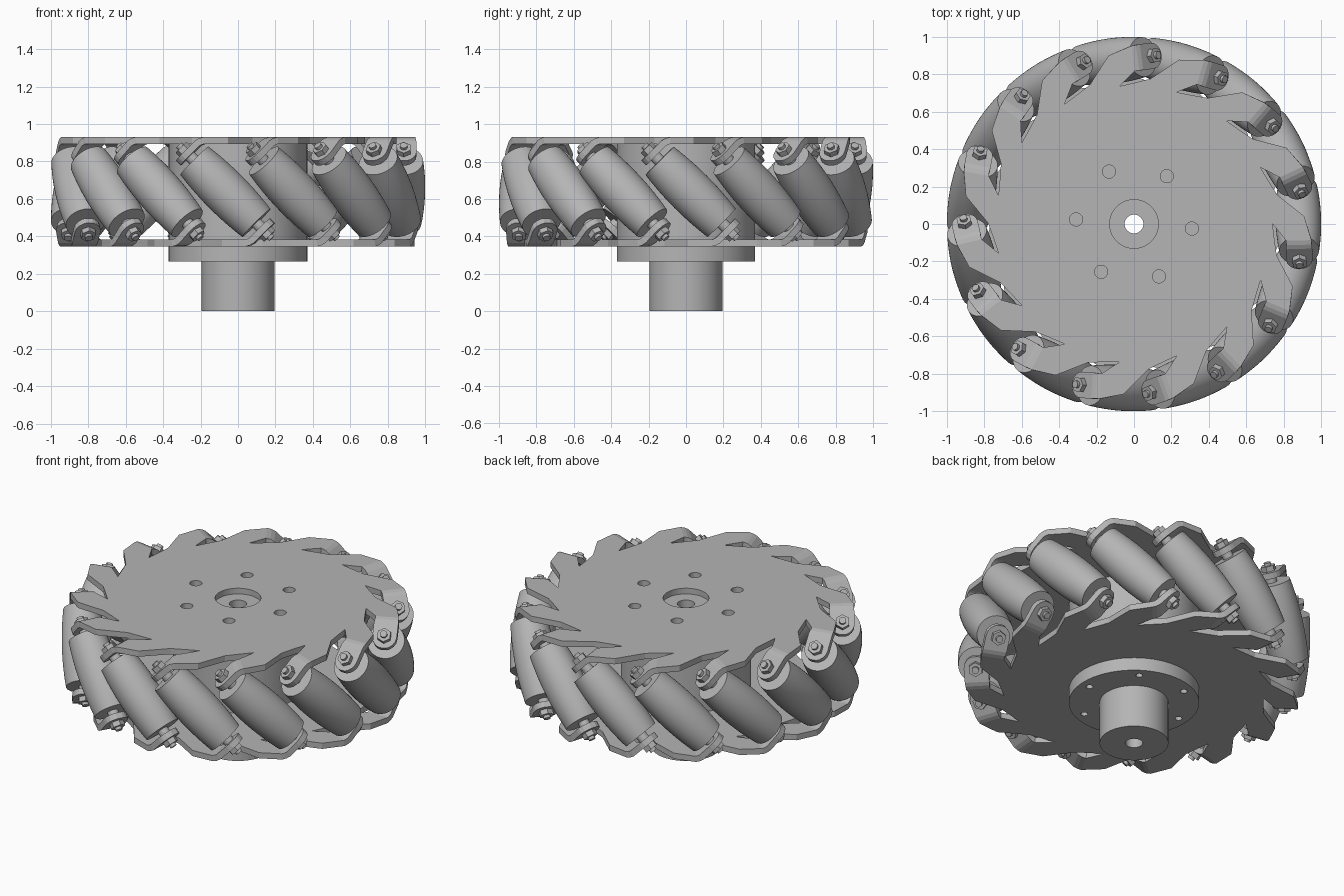
import bpy, bmesh, math
from mathutils import Matrix, Vector

cube = bpy.data.objects.get("Cube")
if cube:
    bpy.data.objects.remove(cube)

COUNT = 15                 # rollers round the wheel
STEP = math.tau / COUNT
MID_Z = 0.638              # mid height of the wheel
AXIS_R = 0.878             # distance of roller axes from the wheel axis
PHASE = math.radians(265.6)
HALF = 0.235               # half length of a roller

grey = bpy.data.materials.new("plain_grey")
grey.use_nodes = True
colour = (0.46, 0.46, 0.46, 1)
grey.diffuse_color = colour
grey.node_tree.nodes["Principled BSDF"].inputs["Base Color"].default_value = colour


def to_mesh(bm, name):
    bmesh.ops.recalc_face_normals(bm, faces=bm.faces)
    mesh = bpy.data.meshes.new(name)
    bm.to_mesh(mesh)
    bm.free()
    mesh.materials.append(grey)
    return mesh


def add(name, mesh, matrix=Matrix()):
    ob = bpy.data.objects.new(name, mesh)
    bpy.context.collection.objects.link(ob)
    ob.matrix_world = matrix
    return ob


def lathe(bm, profile, segments=48):
    """Spin (radius, height) points about z."""
    verts = [bm.verts.new((r, 0, z)) for r, z in profile]
    edges = [bm.edges.new(p) for p in zip(verts, verts[1:])]
    bmesh.ops.spin(bm, geom=verts + edges, axis=(0, 0, 1), cent=(0, 0, 0),
                   angle=math.tau, steps=segments, use_duplicate=False)
    bmesh.ops.remove_doubles(bm, verts=bm.verts, dist=1e-5)


def rod(bm, radius, z0, z1, segments=32, x=0, y=0):
    bmesh.ops.create_cone(bm, cap_ends=True, segments=segments, radius1=radius,
                          radius2=radius, depth=z1 - z0,
                          matrix=Matrix.Translation((x, y, (z0 + z1) / 2)))


def smooth(ob):
    bpy.ops.object.select_all(action='DESELECT')
    ob.select_set(True)
    bpy.context.view_layer.objects.active = ob
    bpy.ops.object.shade_smooth_by_angle(angle=math.radians(35))


def cutter(name, rods):
    bm = bmesh.new()
    for args in rods:
        rod(bm, **args)
    ob = add(name, to_mesh(bm, name))
    ob.hide_render = True
    ob.hide_set(True)
    return ob


def cut(ob, tool):
    mod = ob.modifiers.new(tool.name, 'BOOLEAN')
    mod.operation = 'DIFFERENCE'
    mod.object = tool
    mod.solver = 'EXACT'


# Barrel roller: its bulge follows the rim of the wheel
bm = bmesh.new()
barrel = []
for i in range(13):
    s = HALF * (i / 6 - 1)
    barrel.append((1 - math.hypot(AXIS_R, s * math.sqrt(0.5)), s))
lathe(bm, [(0, -HALF)] + barrel + [(0, HALF)])
roller_mesh = to_mesh(bm, "roller")

# Axle with a spacer, nut and stub at each end
bm = bmesh.new()
rod(bm, 0.02, -0.352, 0.352, 24)
for side in (-1, 1):
    for radius, a, b, n in ((0.032, HALF, 0.272, 24), (0.042, 0.304, 0.335, 6)):
        rod(bm, radius, min(side * a, side * b), max(side * a, side * b), n)
axle_mesh = to_mesh(bm, "axle")

for k in range(COUNT):
    place = (Matrix.Translation((0, 0, MID_Z)) @ Matrix.Rotation(PHASE + k * STEP, 4, 'Z')
             @ Matrix.Translation((AXIS_R, 0, 0)) @ Matrix.Rotation(math.pi / 4, 4, 'X'))
    roller = add(f"roller_{k + 1}", roller_mesh, place)
    axle = add(f"axle_{k + 1}", axle_mesh, place)
smooth(roller)
smooth(axle)

# Side plate: slotted disc whose teeth end in rounded tabs bent to meet the axles
PLATE_Z = 0.274
TAB_Y, TAB_IN, TAB_OUT = -0.11, 0.81, 0.945


def polar(r, degrees):
    a = math.radians(degrees)
    return Vector((r * math.cos(a), r * math.sin(a), PLATE_Z))


stations = [(0.02, 15, 0.068), (0.02, 30, 0.07), (0.08, 45, 0.07)]   # step, slope, half width
arc = [math.radians(a) for a in (0, 20, 40, 60, 75)]
stations += [(0.07 * (math.sin(b) - math.sin(a)), 45, 0.07 * math.cos(b))
             for a, b in zip(arc, arc[1:])]

bm = bmesh.new()
rim = []
for k in range(COUNT):
    turn = Matrix.Rotation(-k * STEP, 3, 'Z')

    def vert(p):
        return bm.verts.new(turn @ Vector(p))

    corner = vert(polar(0.91, 1))
    outer = vert((TAB_OUT, TAB_Y, PLATE_Z))
    inner = vert((TAB_IN, TAB_Y, PLATE_Z))
    rim += [corner, outer, inner, vert(polar(0.74, -1.5)),
            vert(polar(0.755, -8)), vert(polar(0.78, -14))]
    y, z = TAB_Y, PLATE_Z
    for step, slope, half in stations:
        y -= step * math.cos(math.radians(slope))
        z -= step * math.sin(math.radians(slope))
        next_outer = vert((AXIS_R + half, y, z))
        next_inner = vert((AXIS_R - half, y, z))
        bm.faces.new((outer, next_outer, next_inner, inner))
        outer, inner = next_outer, next_inner
bm.faces.new(rim)
plate_mesh = to_mesh(bm, "side_plate")

base = Matrix.Translation((0, 0, MID_Z)) @ Matrix.Rotation(PHASE, 4, 'Z')
top_plate = add("top_plate", plate_mesh, base)
bottom_plate = add("bottom_plate", plate_mesh, base @ Matrix.Rotation(math.pi, 4, 'X'))

ring = [math.radians(60 * i - 4.5) for i in range(6)]
spots = [(0.31 * math.cos(a), 0.31 * math.sin(a)) for a in ring]
centre_cutter = cutter("centre_cutter", [dict(radius=0.13, z0=0.3, z1=1, segments=48)])
bolt_cutter = cutter("bolt_cutter", [dict(radius=0.035, z0=0.85, z1=1, x=x, y=y) for x, y in spots])
flange_cutter = cutter("flange_cutter", [dict(radius=0.02, z0=0.2, z1=0.33, x=x, y=y) for x, y in spots])

for plate in (top_plate, bottom_plate):
    solid = plate.modifiers.new("thickness", 'SOLIDIFY')
    solid.thickness = 0.036
    solid.offset = 0
    solid.use_even_offset = True
    cut(plate, centre_cutter)
cut(top_plate, bolt_cutter)

# Hub: drum between the plates, flange and bored shaft below
bm = bmesh.new()
lathe(bm, [(0.05, 0), (0.195, 0), (0.195, 0.265), (0.37, 0.265),
           (0.37, 0.893), (0.05, 0.893), (0.05, 0)], 64)
hub = add("hub", to_mesh(bm, "hub"))
smooth(hub)
cut(hub, flange_cutter)
